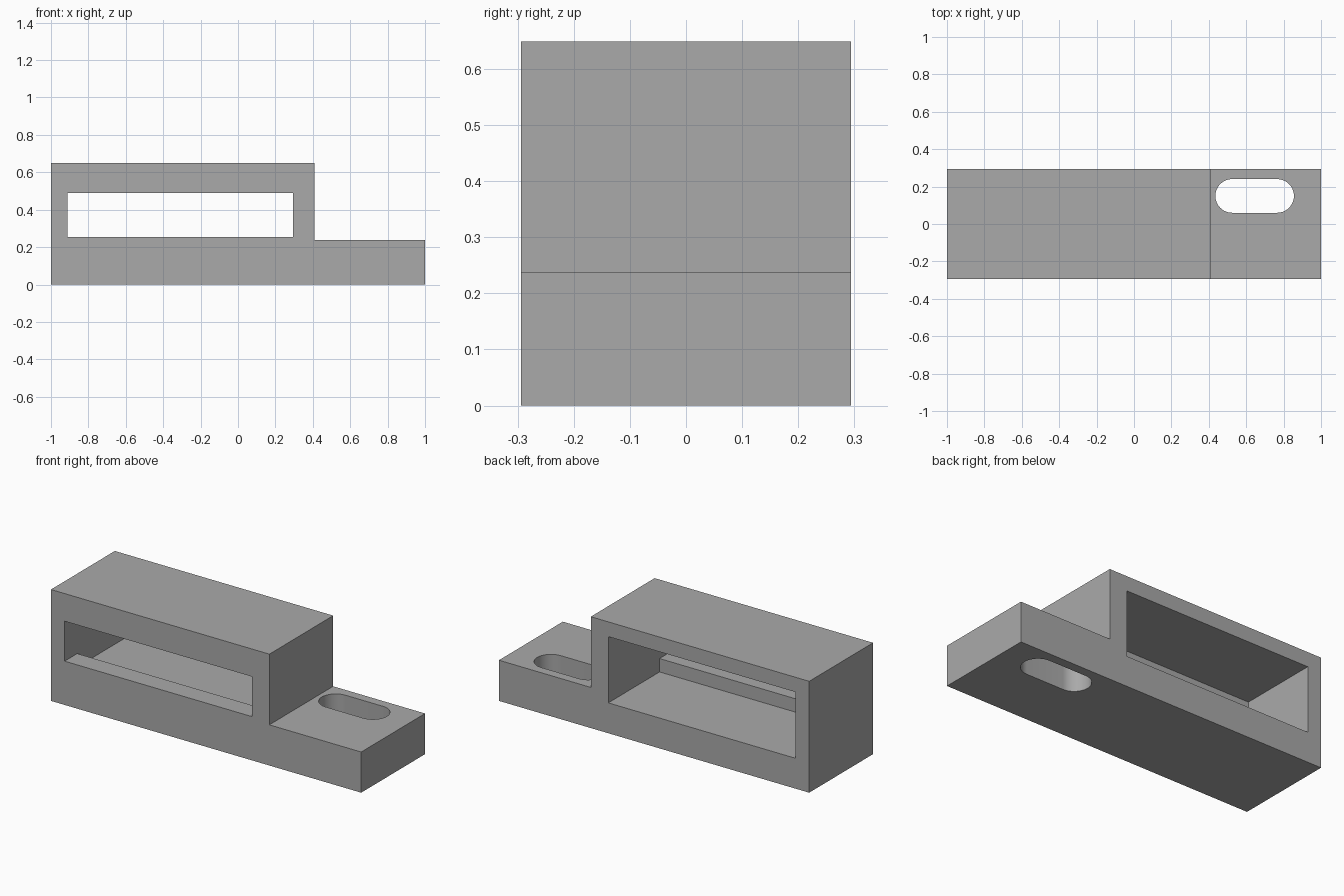
import bpy
import bmesh
from math import cos, sin, pi
from mathutils import Vector

cube = bpy.data.objects.get("Cube")
if cube:
    bpy.data.objects.remove(cube)

grey = bpy.data.materials.new("plain grey")
grey.use_nodes = True
grey.diffuse_color = (0.4, 0.4, 0.4, 1)
grey.node_tree.nodes["Principled BSDF"].inputs["Base Color"].default_value = (0.4, 0.4, 0.4, 1)


def prism(name, points, direction):
    """Extrude a closed outline along a direction into a solid."""
    bm = bmesh.new()
    face = bm.faces.new([bm.verts.new(p) for p in points])
    ext = bmesh.ops.extrude_face_region(bm, geom=[face])
    moved = [g for g in ext["geom"] if isinstance(g, bmesh.types.BMVert)]
    bmesh.ops.translate(bm, verts=moved, vec=Vector(direction))
    bmesh.ops.recalc_face_normals(bm, faces=bm.faces)
    mesh = bpy.data.meshes.new(name)
    bm.to_mesh(mesh)
    bm.free()
    mesh.materials.append(grey)
    obj = bpy.data.objects.new(name, mesh)
    bpy.context.collection.objects.link(obj)
    return obj


def cut(target, cutter):
    """Subtract the cutter from the target and discard it."""
    mod = target.modifiers.new(cutter.name, "BOOLEAN")
    mod.operation = "DIFFERENCE"
    mod.solver = "EXACT"
    mod.object = cutter
    bpy.context.view_layer.objects.active = target
    bpy.ops.object.modifier_apply(modifier=mod.name)
    bpy.data.objects.remove(cutter)


def window(name, x0, x1, z0, z1, y0, y1):
    outline = [(x0, y0, z0), (x1, y0, z0), (x1, y0, z1), (x0, y0, z1)]
    return prism(name, outline, (0, y1 - y0, 0))


HALF = 0.294          # half depth
TOP, STEP = 0.649, 0.237
WALL = 0.408          # x of the step

# Stepped body: tall block with a low mounting foot
profile = [(-1, 0), (1, 0), (1, STEP), (WALL, STEP), (WALL, TOP), (-1, TOP)]
body = prism("stepped_housing", [(x, -HALF, z) for x, z in profile], (0, 2 * HALF, 0))

# Tall pocket from the back, leaving a lipped frame at the front
cut(body, window("back_pocket", -0.912, 0.295, 0.177, 0.563, -0.178, 0.5))
# Shorter window through the front lip
cut(body, window("front_window", -0.912, 0.295, 0.255, 0.488, -0.5, -0.1))

# Rounded mounting slot through the foot
SEG, R, SLOT_Y = 24, 0.09, 0.15
slot = []
for cx, start in ((0.765, -pi / 2), (0.525, pi / 2)):
    for i in range(SEG + 1):
        a = start + pi * i / SEG
        slot.append((cx + R * cos(a), SLOT_Y + R * sin(a), -0.1))
cut(body, prism("mounting_slot", slot, (0, 0, 0.5)))

# Smooth slot ends, sharp box edges
body.select_set(True)
bpy.context.view_layer.objects.active = body
bpy.ops.object.shade_smooth_by_angle(angle=pi / 6)
